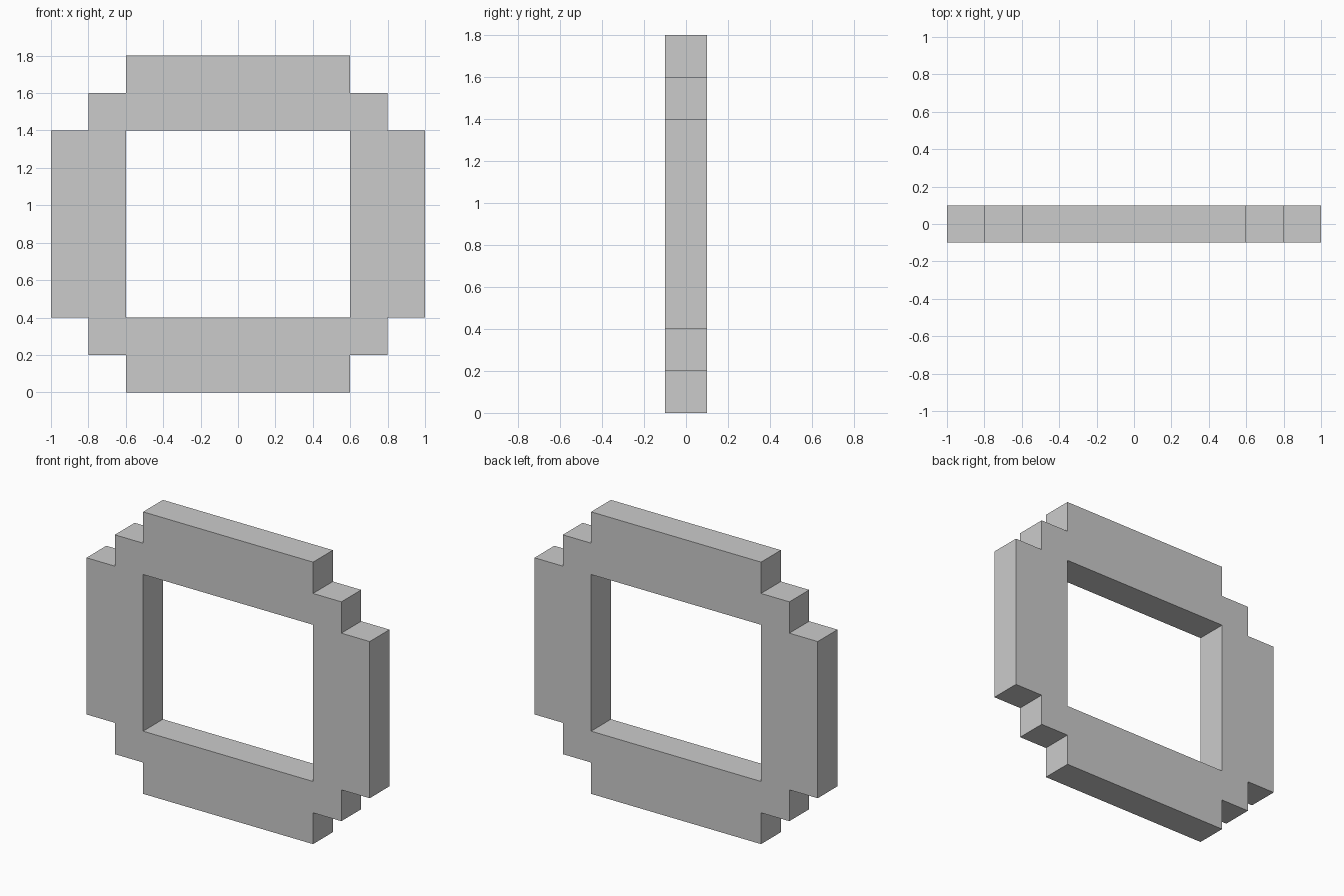
import bpy
import bmesh

if "Cube" in bpy.data.objects:
    bpy.data.objects.remove(bpy.data.objects["Cube"])

# Grid lines of the stepped ring, seen from the front
XS = [-1.0, -0.8, -0.6, 0.6, 0.8, 1.0]
ZS = [0.0, 0.2, 0.4, 1.4, 1.6, 1.8]
DEPTH = 0.2

bm = bmesh.new()

# Flat front outline: a diamond of cells around the open centre cell
for i in range(5):
    for j in range(5):
        if 0 < abs(i - 2) + abs(j - 2) <= 2:
            corners = [(i, j), (i + 1, j), (i + 1, j + 1), (i, j + 1)]
            bm.faces.new([bm.verts.new((XS[a], 0, ZS[b])) for a, b in corners])
bmesh.ops.remove_doubles(bm, verts=bm.verts[:], dist=0.001)

mesh = bpy.data.meshes.new("stepped_ring")
bm.to_mesh(mesh)
bm.free()

ring = bpy.data.objects.new("stepped_ring", mesh)
bpy.context.collection.objects.link(ring)

# Thickness, centred on y = 0
solid = ring.modifiers.new("thickness", 'SOLIDIFY')
solid.thickness = DEPTH
solid.offset = 0
